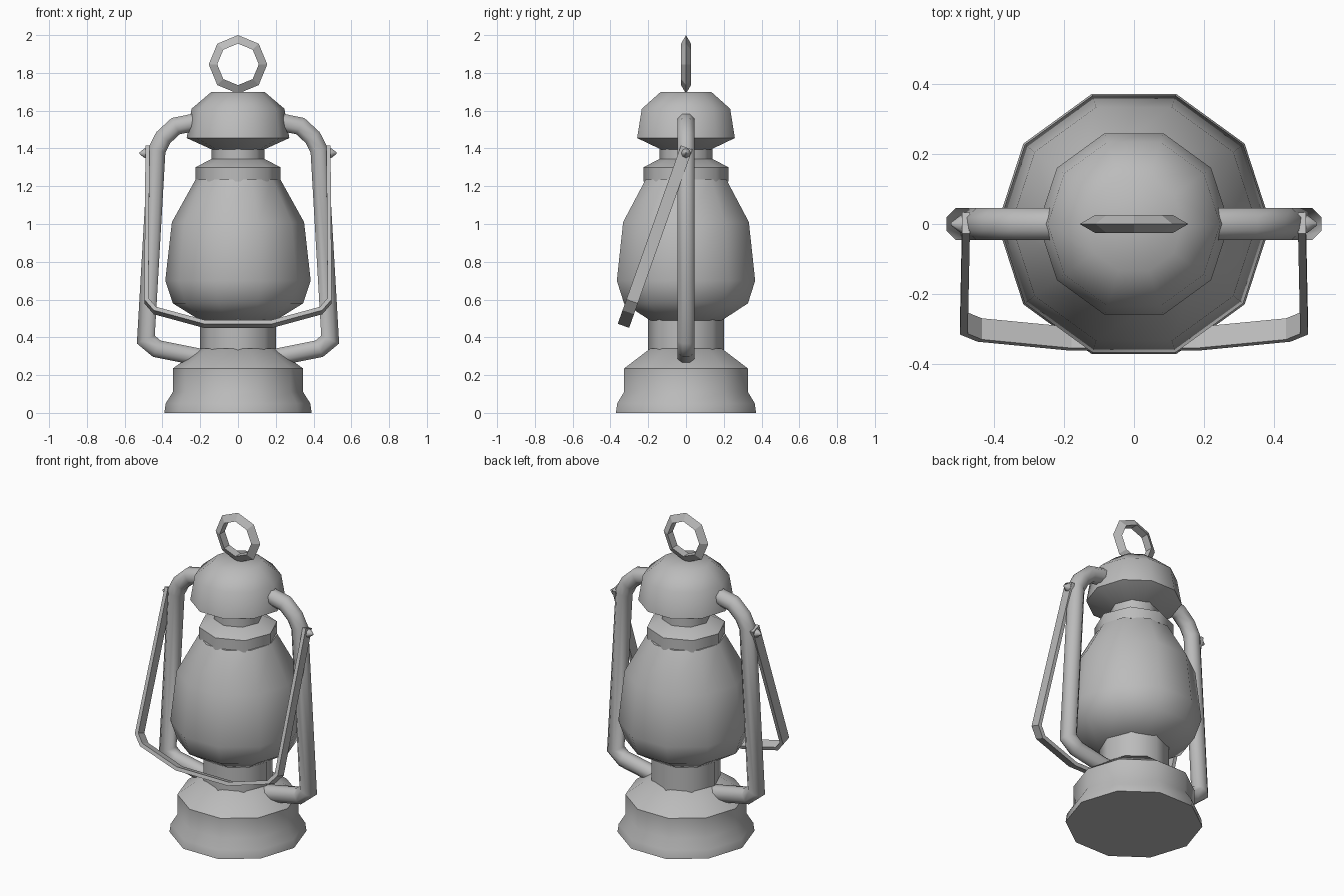
import bpy, bmesh, math
from mathutils import Vector, Matrix

cube = bpy.data.objects.get("Cube")
if cube:
    bpy.data.objects.remove(cube, do_unlink=True)

grey = bpy.data.materials.new("grey_metal")
grey.use_nodes = True
grey.diffuse_color = (0.5, 0.5, 0.5, 1)
grey.node_tree.nodes["Principled BSDF"].inputs["Base Color"].default_value = (0.5, 0.5, 0.5, 1)


def finish(name, bm, smooth=50):
    """Turn a bmesh into a named, shaded object."""
    bmesh.ops.recalc_face_normals(bm, faces=bm.faces)
    mesh = bpy.data.meshes.new(name)
    bm.to_mesh(mesh)
    bm.free()
    mesh.materials.append(grey)
    obj = bpy.data.objects.new(name, mesh)
    bpy.context.collection.objects.link(obj)
    if smooth:
        bpy.ops.object.select_all(action='DESELECT')
        obj.select_set(True)
        bpy.context.view_layer.objects.active = obj
        bpy.ops.object.shade_smooth_by_angle(angle=math.radians(smooth))
    return obj


def skin(bm, rings, closed=False):
    """Bridge rings of points with quads, capping open ends."""
    loops = [[bm.verts.new(p) for p in ring] for ring in rings]
    n = len(loops[0])
    pairs = list(zip(loops, loops[1:]))
    if closed:
        pairs.append((loops[-1], loops[0]))
    for a, b in pairs:
        for i in range(n):
            j = (i + 1) % n
            bm.faces.new((a[i], a[j], b[j], b[i]))
    if not closed:
        bm.faces.new(loops[0])
        bm.faces.new(loops[-1])


def lathe(name, profile, sides=10, matrix=Matrix(), smooth=50):
    bm = bmesh.new()
    turn = math.tau / sides
    skin(bm, [[matrix @ Vector((r * math.cos(i * turn), r * math.sin(i * turn), z))
               for i in range(sides)] for r, z in profile])
    return finish(name, bm, smooth)


def sweep(name, path, section, frame=Matrix(), smooth=50):
    """Mitred sweep of (in-plane, across) section points along an XZ path."""
    pts = [Vector(p) for p in path]
    rings = []
    for i, p in enumerate(pts):
        before = (p - pts[i - 1]).normalized() if i else None
        after = (pts[i + 1] - p).normalized() if i < len(pts) - 1 else None
        before, after = before or after, after or before
        tangent = (before + after).normalized()
        side = Vector((-tangent.y, tangent.x)) / tangent.dot(after)
        rings.append([frame @ Vector((p.x + u * side.x, v, p.y + u * side.y))
                      for u, v in section])
    bm = bmesh.new()
    skin(bm, rings)
    return finish(name, bm, smooth)


# Fuel tank and burner neck
lathe("fuel_tank", [(.39, 0), (.383, .05), (.345, .11), (.345, .235), (.2, .34)])
lathe("burner_neck", [(.2, .32), (.2, .52)], 8)

# Globe with its collar
lathe("globe", [(.2, .49), (.345, .58), (.385, .7), (.35, 1.01), (.225, 1.235)])
lathe("globe_collar", [(.225, 1.225), (.225, 1.3), (.14, 1.345)], 8)

# Chimney and cap
lathe("chimney", [(.14, 1.33), (.14, 1.42)], 8)
lathe("cap", [(.14, 1.395), (.272, 1.455), (.246, 1.61), (.14, 1.7)])

# Hanging ring, triangular in section
bm = bmesh.new()
ring_section = [(.125 + .03 * math.cos(k * math.tau / 3), .03 * math.sin(k * math.tau / 3))
                for k in range(3)]
skin(bm, [[(r * math.cos(a), y, 1.845 + r * math.sin(a)) for r, y in ring_section]
          for a in [i * math.tau / 8 for i in range(8)]], closed=True)
finish("hanging_ring", bm, 0)

# Side pipes and handle pivots, one of each per side
pipe_path = [(.18, .29), (.43, .34), (.488, .388), (.43, 1.39),
             (.395, 1.458), (.33, 1.518), (.2, 1.545)]
octagon = [(.05 * math.cos(a), .05 * math.sin(a))
           for a in [(i + .5) * math.tau / 8 for i in range(8)]]
for label, s in (("left", 1), ("right", -1)):
    sweep(label + "_pipe", [(s * x, z) for x, z in pipe_path], octagon)
    lathe(label + "_pivot", [(.025, .42), (.025, .495), (.004, .522)], 8,
          Matrix.Rotation(s * math.pi / 2, 4, 'Y') , 40).location.z = 1.375

# Flat carrying handle, swung forward and down
half = [(.479, .01), (.485, -.85), (.44, -.905), (.18, -.98)]
handle_path = half + [(-x, z) for x, z in reversed(half)]
strip = [(-.011, -.032), (.011, -.032), (.011, .032), (-.011, .032)]
swing = Matrix.Translation((0, 0, 1.395)) @ Matrix.Rotation(-math.atan2(.335, .945), 4, 'X')
sweep("carrying_handle", handle_path, strip, swing, 0)
